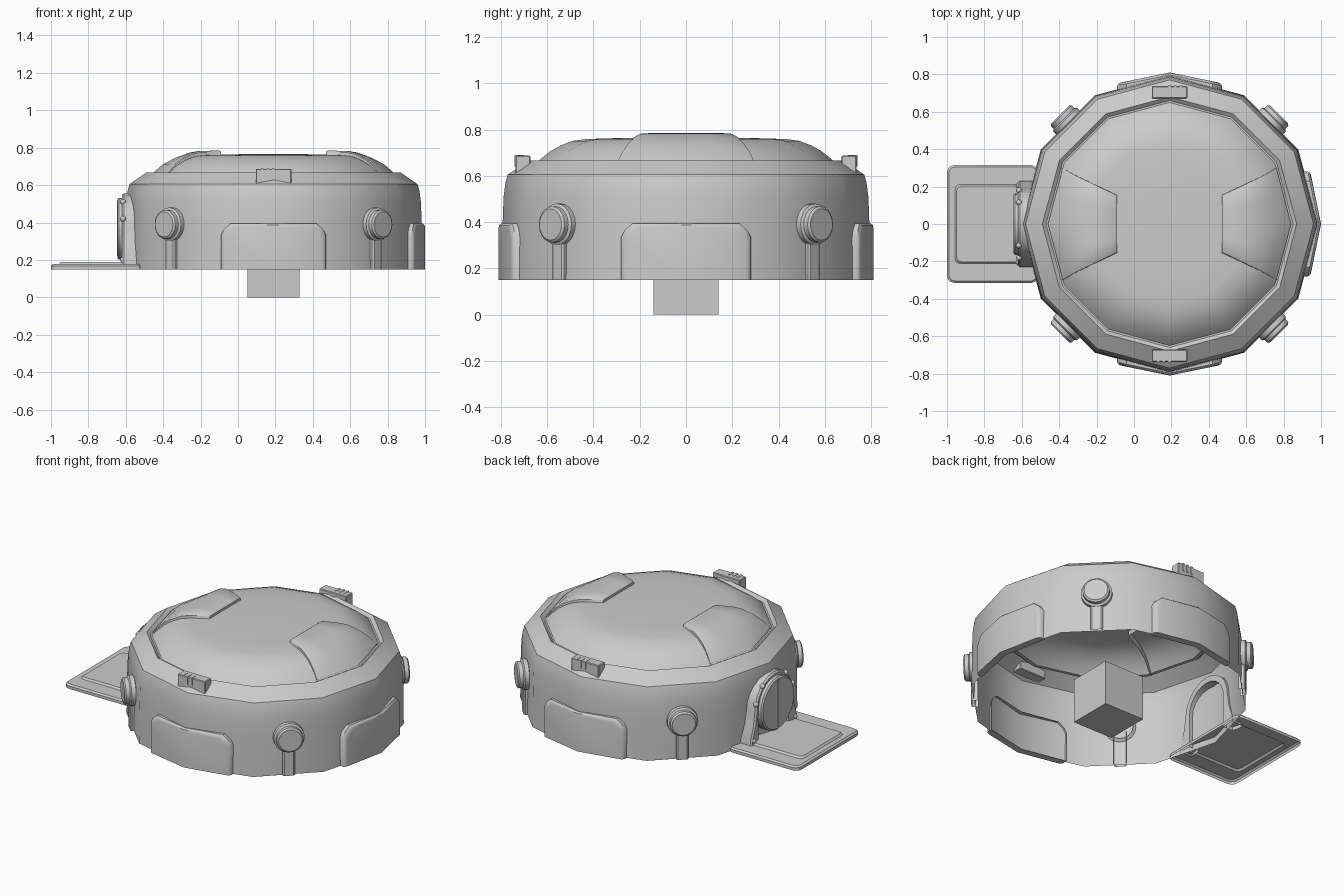
import bpy, bmesh, math
from math import sin, cos, pi, radians
from mathutils import Matrix, Vector

if "Cube" in bpy.data.objects:
    bpy.data.objects.remove(bpy.data.objects["Cube"])

CX = 0.19  # drum axis


def finish(bm, name, matrix=Matrix(), angle=35):
    bmesh.ops.recalc_face_normals(bm, faces=bm.faces[:])
    me = bpy.data.meshes.new(name)
    bm.transform(matrix)
    bm.to_mesh(me)
    bm.free()
    ob = bpy.data.objects.new(name, me)
    bpy.context.collection.objects.link(ob)
    bpy.ops.object.select_all(action='DESELECT')
    ob.select_set(True)
    bpy.context.view_layer.objects.active = ob
    bpy.ops.object.shade_smooth_by_angle(angle=radians(angle))
    return ob


def around(deg):
    return Matrix.Translation((CX, 0, 0)) @ Matrix.Rotation(radians(deg), 4, 'Z')


def loft(rings, closed=True, cap=True):
    """Skin a list of equally long point rings."""
    bm = bmesh.new()
    vs = [[bm.verts.new(p) for p in r] for r in rings]
    n = len(vs[0])
    for a, b in zip(vs, vs[1:]):
        for i in range(n if closed else n - 1):
            j = (i + 1) % n
            bm.faces.new((a[i], a[j], b[j], b[i]))
    if cap:
        bm.faces.new(vs[-1])
    return bm, vs


def box(name, lo, hi, matrix=Matrix(), bevel=0.0):
    bm = bmesh.new()
    lo, hi = Vector(lo), Vector(hi)
    bmesh.ops.create_cube(bm, size=1)
    for v in bm.verts:
        v.co = Vector([(lo[k] + hi[k]) / 2 + v.co[k] * (hi[k] - lo[k]) for k in range(3)])
    if bevel:
        bmesh.ops.bevel(bm, geom=bm.edges[:], offset=bevel, segments=1, affect='EDGES')
    return finish(bm, name, matrix)


def turned_x(profile, n, z):
    """Disc turned about an x-parallel axis; profile is (x, radius)."""
    return loft([[(x, r * cos(2 * pi * i / n), z + r * sin(2 * pi * i / n))
                  for i in range(n)] for x, r in profile])[0]


def polygon_shell(name, profile, cap):
    bm, _ = loft([[(r * cos(pi * i / 6), r * sin(pi * i / 6), z) for i in range(12)]
                  for r, z in profile], cap=cap)
    return finish(bm, name, around(0))


# twelve-sided wall with shoulder and groove, open below, and its roof dome
polygon_shell("drum_wall", [(.795, .15), (.792, .40), (.788, .51), (.78, .57), (.77, .605),
                            (.68, .667), (.66, .65), (.64, .65)], False)
polygon_shell("roof_dome", [(.65, .65), (.625, .675), (.585, .707), (.54, .732), (.49, .751),
                            (.43, .759), (.30, .763), (.12, .766)], True)

# central support cube
box("support_block", (CX - .14, -.14, 0), (CX + .14, .14, .28))


# wall panels folded over the drum corners
def wall_panel(deg):
    def ring(inset, depth):
        w, h = .28 - inset, .395 - inset
        pts = [(0, .15), (w, .15), (w, h - .06), (w - .015, h - .03), (w - .05, h), (0, h),
               (-w + .05, h), (-w + .015, h - .03), (-w, h - .06), (-w, .15)]
        return [(depth - .205 * abs(t), t, z) for t, z in pts]
    bm, vs = loft([ring(0, .765), ring(0, .797), ring(.008, .807), ring(.02, .81)], cap=False)
    top = vs[-1]
    bm.faces.new(top[0:6])
    bm.faces.new(top[5:] + top[:1])
    finish(bm, "wall_panel", around(deg))


for a in (0, 90, 270):
    wall_panel(a)

# round lamps, each with a rib down to the floor edge
for a in (45, 135, 225, 315):
    bm = turned_x([(.75, .075), (.765, .09), (.79, .09), (.797, .078), (.82, .078),
                   (.828, .068)], 20, .39)
    finish(bm, "round_lamp", around(a))
    bm, _ = loft([[(x, y, z) for x, y in ((.75, -.036), (.78, -.036), (.788, -.026),
                                          (.788, .026), (.78, .036), (.75, .036))]
                  for z in (.15, .36)], closed=False, cap=False)
    finish(bm, "lamp_rib", around(a))

# clips on the shoulder, front and back, with small ridges
for a in (90, 270):
    box("shoulder_clip", (.672, -.095, .608), (.737, .095, .687), around(a), .004)
    for k in (-1, 0, 1):
        y = -.03 + k * .03
        box("clip_ridge", (.70, y - .007, .64), (.741, y + .007, .689), around(a))


# raised roof plates, left and right: rows of (middle reach, side reach, half width, z)
def roof_plate(deg):
    rows = [(.28, .28, .15, .735), (.28, .28, .155, .778), (.29, .29, .158, .785),
            (.40, .39, .205, .782), (.45, .43, .225, .774), (.52, .485, .25, .748),
            (.59, .53, .275, .712), (.65, .575, .30, .66)]
    strips = []
    for m, s, w, z in rows:
        skirt = max(z - .06, .64)
        strips.append([(s, -w - .003, skirt), (s, -w, z - .008)] +
                      [(m + (s - m) * abs(t), w * t * .95, z) for t in (-1, -.5, 0, .5, 1)] +
                      [(s, w, z - .008), (s, w + .003, skirt)])
    bm, _ = loft(strips, closed=False, cap=False)
    finish(bm, "roof_plate", around(deg), 40)


roof_plate(0)
roof_plate(180)


# entry ramp: rounded sheet with a raised middle, hollow below
def rounded_rect(x0, x1, w, r, z):
    pts = []
    for cx, cy, a0 in ((x1 - r, w - r, 0), (x0 + r, w - r, 90),
                       (x0 + r, -w + r, 180), (x1 - r, -w + r, 270)):
        for k in range(4):
            a = radians(a0 + 30 * k)
            pts.append((cx + r * cos(a), cy + r * sin(a), z))
    return pts


bm, _ = loft([rounded_rect(-1, -.51, .315, .04, .15), rounded_rect(-1, -.51, .315, .04, .168),
              rounded_rect(-.99, -.52, .305, .035, .177),
              rounded_rect(-.958, -.54, .212, .03, .177),
              rounded_rect(-.948, -.55, .202, .025, .188)])
finish(bm, "entry_ramp", angle=25)


# door frame: arch with flared feet, and a round door in it
def arch(r, foot, x):
    half = [(r * cos(radians(a)), .37 + r * sin(radians(a))) for a in range(0, 181, 15)]
    pts = [(foot, .165), (foot, .20), (r + (foot - r) * .3, .29)] + half
    pts += [(-r - (foot - r) * .3, .29), (-foot, .20), (-foot, .165)]
    return [(x, y, z) for y, z in pts]


bm, _ = loft([arch(.15, .15, -.54), arch(.15, .15, -.61), arch(.165, .19, -.62),
              arch(.178, .222, -.62), arch(.186, .23, -.61), arch(.186, .23, -.54),
              arch(.15, .15, -.54)], closed=False, cap=False)
finish(bm, "door_frame")
bm = turned_x([(-.585, .165), (-.637, .165), (-.645, .156)], 24, .367)
finish(bm, "round_door")
box("door_seam", (-.648, -.004, .22), (-.63, .004, .515))

# frame bolts
for side in (-1, 1):
    for y, z in ((.115, .51), (.18, .42), (.205, .20)):
        bm = bmesh.new()
        bmesh.ops.create_uvsphere(bm, u_segments=10, v_segments=6, radius=.016)
        finish(bm, "frame_bolt", Matrix.Translation((-.615, side * y, z)))
